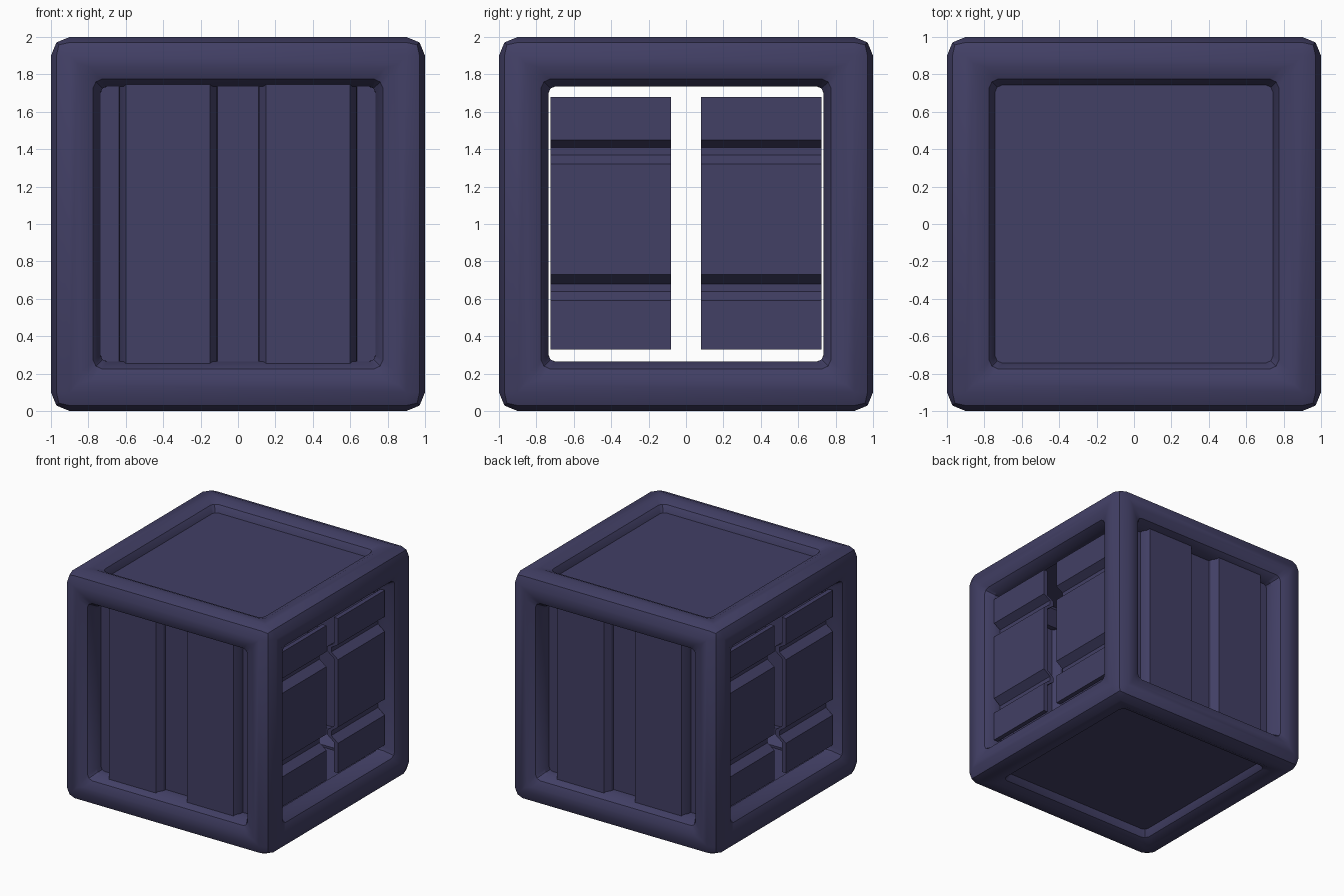
import bpy
import bmesh
from math import pi, radians
from mathutils import Matrix, Vector

# Remove the default object only
old = bpy.data.objects.get("Cube")
if old:
    bpy.data.objects.remove(old, do_unlink=True)

# Single painted-metal colour
COLOR = (0.054, 0.050, 0.130, 1.0)
paint = bpy.data.materials.new("dark slate blue paint")
paint.use_nodes = True
paint.diffuse_color = COLOR
for node in paint.node_tree.nodes:
    if node.type == 'BSDF_PRINCIPLED':
        node.inputs["Base Color"].default_value = COLOR
        node.inputs["Roughness"].default_value = 0.7


def finish(bm, name):
    """Turn a bmesh into a named, coloured, angle-smoothed object."""
    mesh = bpy.data.meshes.new(name)
    bm.to_mesh(mesh)
    bm.free()
    mesh.materials.append(paint)
    obj = bpy.data.objects.new(name, mesh)
    bpy.context.scene.collection.objects.link(obj)
    bpy.ops.object.select_all(action='DESELECT')
    obj.select_set(True)
    bpy.context.view_layer.objects.active = obj
    bpy.ops.object.shade_smooth_by_angle(angle=radians(30))
    return obj


def rounded_cube(size, offset, segments):
    bm = bmesh.new()
    bmesh.ops.create_cube(bm, size=size)
    bmesh.ops.bevel(bm, geom=bm.edges[:], offset=offset, segments=segments,
                    profile=0.5, affect='EDGES')
    return bm


def big_faces(bm):
    return [f for f in bm.faces if f.calc_area() > 1]


# Outer frame: rounded cube with a bevelled opening sunk into every side
bm = rounded_cube(2, 0.1, 2)
openings = big_faces(bm)
corner_edges = []
for thickness, depth in ((0.065, 0), (0.065, -0.03), (0.035, -0.07), (0.0001, -0.065)):
    bmesh.ops.inset_individual(bm, faces=openings, thickness=thickness,
                               depth=depth, use_even_offset=True)
    if depth:
        for f in openings:
            for v in f.verts:
                corner_edges += [e for e in v.link_edges if f not in e.link_faces]
bmesh.ops.delete(bm, geom=openings, context='FACES_ONLY')
bmesh.ops.bevel(bm, geom=list(set(corner_edges)), offset=0.035, segments=2,
                profile=0.5, affect='EDGES')
bm.transform(Matrix.Translation((0, 0, 1)))
finish(bm, "frame")

# Inner faces of the frame bars, joining the openings
bm = rounded_cube(1.67, 0.1, 1)
bmesh.ops.delete(bm, geom=big_faces(bm), context='FACES_ONLY')
bmesh.ops.reverse_faces(bm, faces=bm.faces[:])
bm.transform(Matrix.Translation((0, 0, 1)))
finish(bm, "frame_inside")


def sheet(name, profile, start, end, thickness, matrix):
    """Sweep an (along, out) profile from start to end, with a parallel back."""
    bm = bmesh.new()
    back = [(a, o - thickness) for a, o in reversed(profile)]
    verts = [bm.verts.new((a, -o, start)) for a, o in list(profile) + back]
    face = bm.faces.new(verts)
    grown = bmesh.ops.extrude_face_region(bm, geom=[face])
    moved = [g for g in grown["geom"] if isinstance(g, bmesh.types.BMVert)]
    bmesh.ops.translate(bm, verts=moved, vec=(0, 0, end - start))
    bmesh.ops.recalc_face_normals(bm, faces=bm.faces[:])
    bm.transform(matrix)
    return finish(bm, name)


lift = Matrix.Translation((0, 0, 1))

# Flat recessed roof and floor
for name, z in (("roof_panel", 0.885), ("floor_panel", -0.885)):
    bm = bmesh.new()
    bmesh.ops.create_cube(bm, size=1)
    bm.transform(lift @ Matrix.Translation((0, 0, z)) @ Matrix.Diagonal((1.5, 1.5, 0.06, 1)))
    finish(bm, name)

# Corrugated front and back walls, two upright ribs each
LOW, HIGH = 0.84, 0.92
rib = [(0.11, LOW), (0.112, 0.865), (0.15, HIGH), (0.60, HIGH), (0.633, 0.865), (0.635, LOW)]
half = rib + [(0.75, LOW)]
wall = [(-a, o) for a, o in reversed(half)] + half
for name, angle in (("front_wall", 0), ("back_wall", pi)):
    sheet(name, wall, -0.75, 0.75, 0.04, lift @ Matrix.Rotation(angle, 4, 'Z'))

# Paired doors on both sides, with two level grooves and a gap between them
OUT, IN = 0.91, 0.845
door = [(-0.67, OUT), (-0.41, OUT), (-0.36, IN), (-0.32, IN), (-0.27, OUT),
        (0.32, OUT), (0.37, IN), (0.41, IN), (0.45, OUT), (0.68, OUT)]
# Axes: profile runs up, depth points outward, sweep runs across the doorway
upright = Matrix(((0, -1, 0, 0), (0, 0, 1, 0), (1, 0, 0, 0), (0, 0, 0, 1)))
for side, angle in (("left", 0), ("right", pi)):
    for leaf, start, end in (("first", -0.725, -0.08), ("second", 0.08, 0.725)):
        sheet(f"{side}_{leaf}_door", door, start, end, 0.04,
              lift @ Matrix.Rotation(angle, 4, 'Z') @ upright)
